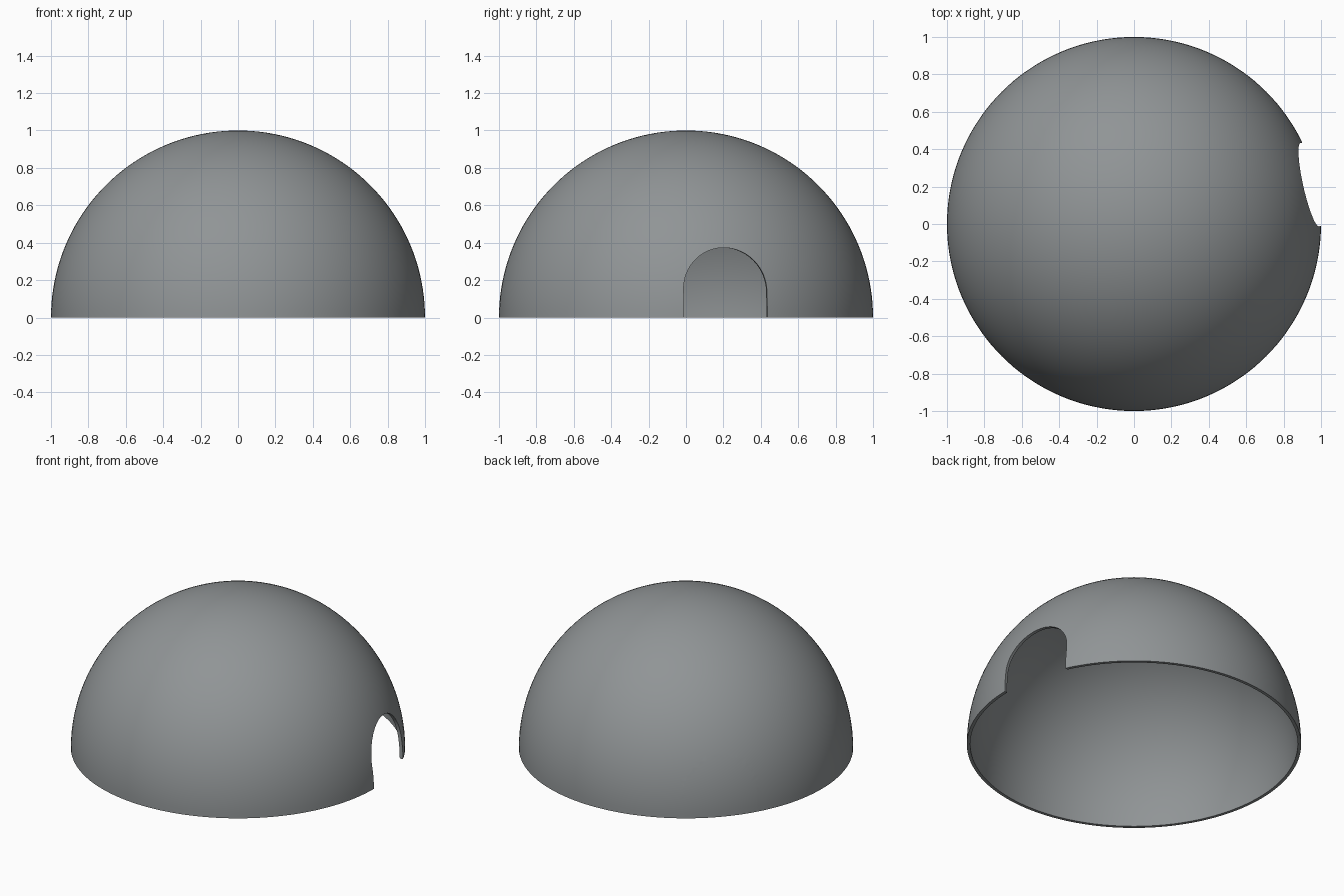
import bpy, bmesh, math
from mathutils import Matrix, Vector

cube = bpy.data.objects.get("Cube")
if cube:
    bpy.data.objects.remove(cube, do_unlink=True)

OUTER, THICKNESS = 1.0, 0.02
DOOR_HALF, DOOR_SPRING = 0.228, 0.145
DOOR_ANGLES = (12.6, 137.4)
RINGS, SEGMENTS = 40, 144

grey = bpy.data.materials.new("slate_grey")
grey.use_nodes = True
colour = (0.28, 0.298, 0.305, 1)
grey.diffuse_color = colour
grey.node_tree.nodes["Principled BSDF"].inputs["Base Color"].default_value = colour


def make_object(name, bm):
    bmesh.ops.recalc_face_normals(bm, faces=bm.faces[:])
    mesh = bpy.data.meshes.new(name)
    bm.to_mesh(mesh)
    bm.free()
    mesh.materials.append(grey)
    obj = bpy.data.objects.new(name, mesh)
    bpy.context.collection.objects.link(obj)
    return obj


def quarter_arc(radius):
    angles = [math.pi / 2 * i / RINGS for i in range(RINGS + 1)]
    return [Vector((radius * math.sin(a), 0, radius * math.cos(a))) for a in angles]


# Hollow dome: outer and inner arcs joined at the rim and revolved
bm = bmesh.new()
profile = quarter_arc(OUTER) + quarter_arc(OUTER - THICKNESS)[::-1]
verts = [bm.verts.new(p) for p in profile]
edges = [bm.edges.new(pair) for pair in zip(verts, verts[1:])]
bmesh.ops.spin(bm, geom=verts + edges, axis=(0, 0, 1), cent=(0, 0, 0),
               angle=math.tau, steps=SEGMENTS, use_merge=False)
bmesh.ops.remove_doubles(bm, verts=bm.verts[:], dist=0.0001)
dome = make_object("dome_shell", bm)


# Arched cutter pointing outward along the given direction
def door_cutter(name, degrees):
    bm = bmesh.new()
    steps = 40
    arch = [(DOOR_HALF * math.cos(math.pi * i / steps),
             DOOR_SPRING + DOOR_HALF * math.sin(math.pi * i / steps))
            for i in range(steps + 1)]
    outline = [(DOOR_HALF, -0.2)] + arch + [(-DOOR_HALF, -0.2)]
    face = bm.faces.new([bm.verts.new((0.5, y, z)) for y, z in outline])
    result = bmesh.ops.extrude_face_region(bm, geom=[face])
    moved = [g for g in result["geom"] if isinstance(g, bmesh.types.BMVert)]
    bmesh.ops.translate(bm, verts=moved, vec=(0.8, 0, 0))
    bm.transform(Matrix.Rotation(math.radians(degrees), 4, 'Z'))
    cutter = make_object(name, bm)
    cutter.hide_render = True
    return cutter


bpy.ops.object.select_all(action='DESELECT')
bpy.context.view_layer.objects.active = dome
dome.select_set(True)

# Cut both doorways through the shell
for number, degrees in enumerate(DOOR_ANGLES, 1):
    cutter = door_cutter(f"doorway_cutter_{number}", degrees)
    cut = dome.modifiers.new(f"doorway_{number}", 'BOOLEAN')
    cut.operation = 'DIFFERENCE'
    cut.solver = 'EXACT'
    cut.object = cutter
    bpy.ops.object.modifier_apply(modifier=cut.name)
    bpy.data.objects.remove(cutter, do_unlink=True)

# Smooth shell with crisp rim and door edges
bpy.ops.object.shade_smooth_by_angle(angle=math.radians(35))
